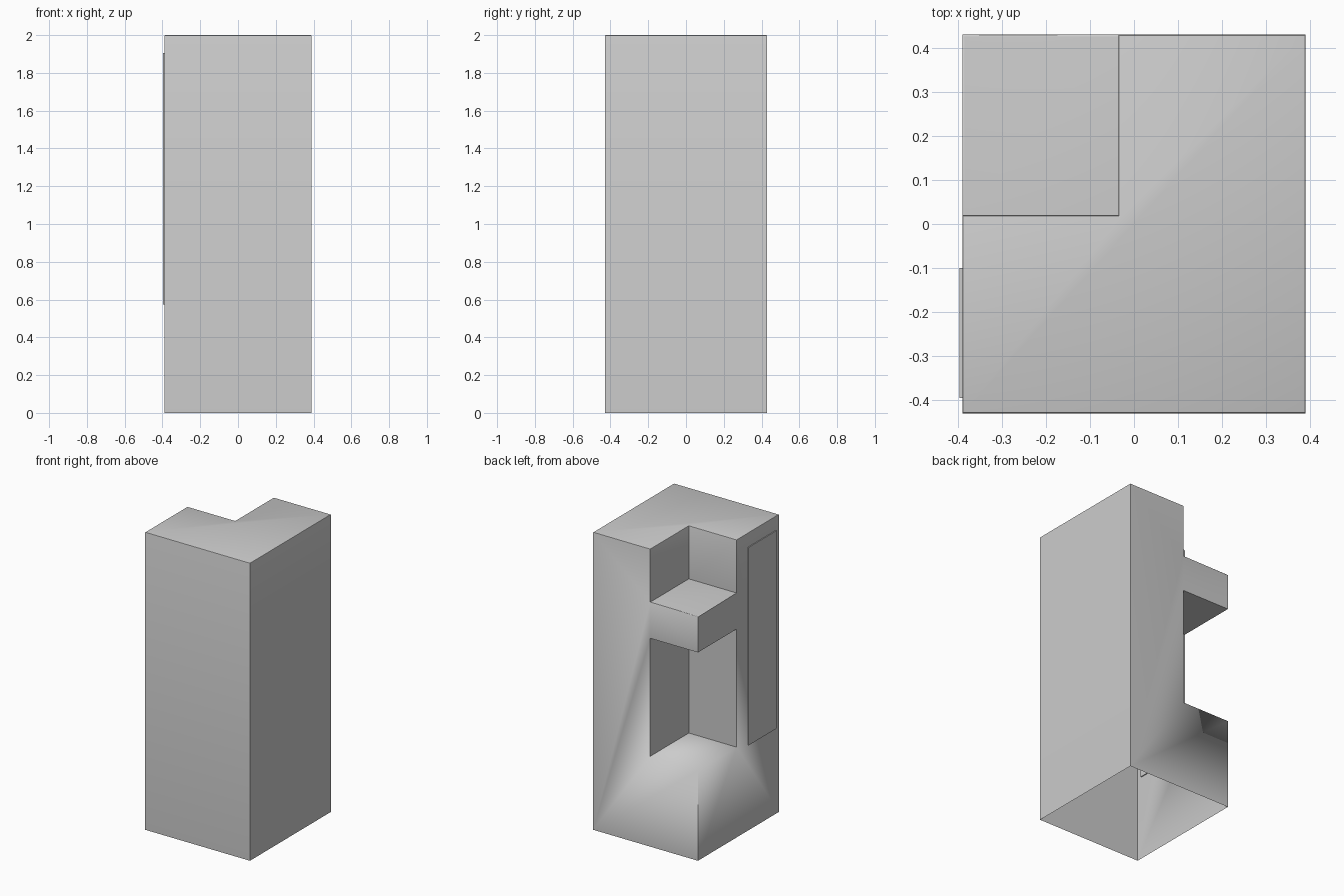
import bpy, bmesh, math

if "Cube" in bpy.data.objects:
    bpy.data.objects.remove(bpy.data.objects["Cube"])

# Cabinet grid lines; the back left corner column is partly cut away
XS = [-0.39, -0.035, 0.39]
YS = [-0.43, 0.02, 0.43]
ZS = [0, 0.607, 1.40, 1.643, 2.0]
FLOOR, SHELF, TOP = ZS[1], ZS[3], ZS[4]


def filled(i, j, k):
    if not (0 <= i < 2 and 0 <= j < 2 and 0 <= k < 4):
        return False
    return not (i == 0 and j == 1 and k in (1, 3))


def finish(name, bm):
    mesh = bpy.data.meshes.new(name)
    bm.to_mesh(mesh)
    bm.free()
    ob = bpy.data.objects.new(name, mesh)
    bpy.context.collection.objects.link(ob)
    return ob


def at_z(e, z):
    return all(abs(v.co.z - z) < 1e-4 for v in e.verts)


def on_outside(e):
    return (all(abs(v.co.x - XS[0]) < 1e-4 for v in e.verts)
            or all(abs(v.co.y - YS[2]) < 1e-4 for v in e.verts))


# Cabinet shell: faces wherever a filled cell meets an empty one, open underneath
bm = bmesh.new()
for i in range(2):
    for j in range(2):
        for k in range(4):
            if not filled(i, j, k):
                continue
            for axis in range(3):
                for side in (0, 1):
                    n = [i, j, k]
                    n[axis] += 2 * side - 1
                    if filled(*n) or n[2] < 0:
                        continue
                    b, c = (axis + 1) % 3, (axis + 2) % 3
                    quad = []
                    for db, dc in ((0, 0), (1, 0), (1, 1), (0, 1)):
                        p = [i, j, k]
                        p[axis] += side
                        p[b] += db
                        p[c] += dc
                        quad.append(bm.verts.new((XS[p[0]], YS[p[1]], ZS[p[2]])))
                    bm.faces.new(quad if side else quad[::-1])
bmesh.ops.remove_doubles(bm, verts=bm.verts[:], dist=1e-5)
bmesh.ops.dissolve_limit(bm, angle_limit=0.02, verts=bm.verts[:], edges=bm.edges[:])

# Fine rounding along the roof and shelf edges
rounded = [e for e in bm.edges if at_z(e, TOP) or (at_z(e, SHELF) and on_outside(e))]
bmesh.ops.bevel(bm, geom=rounded, offset=0.005, segments=2, profile=0.5,
                affect='EDGES', clamp_overlap=True)

# Smooth shading, sharp corners except the soft rim of the lower recess
for f in bm.faces:
    f.smooth = True
for e in bm.edges:
    soft_rim = at_z(e, FLOOR) and on_outside(e)
    e.smooth = soft_rim or e.calc_face_angle(0) < math.radians(40)
finish("cabinet", bm)

# Thin raised panel on the left side
bm = bmesh.new()
bmesh.ops.create_cube(bm, size=1)
for v in bm.verts:
    v.co.x = v.co.x * 0.012 - 0.39
    v.co.y = v.co.y * 0.295 - 0.2475
    v.co.z = v.co.z * 1.33 + 1.24
finish("side_panel", bm)
